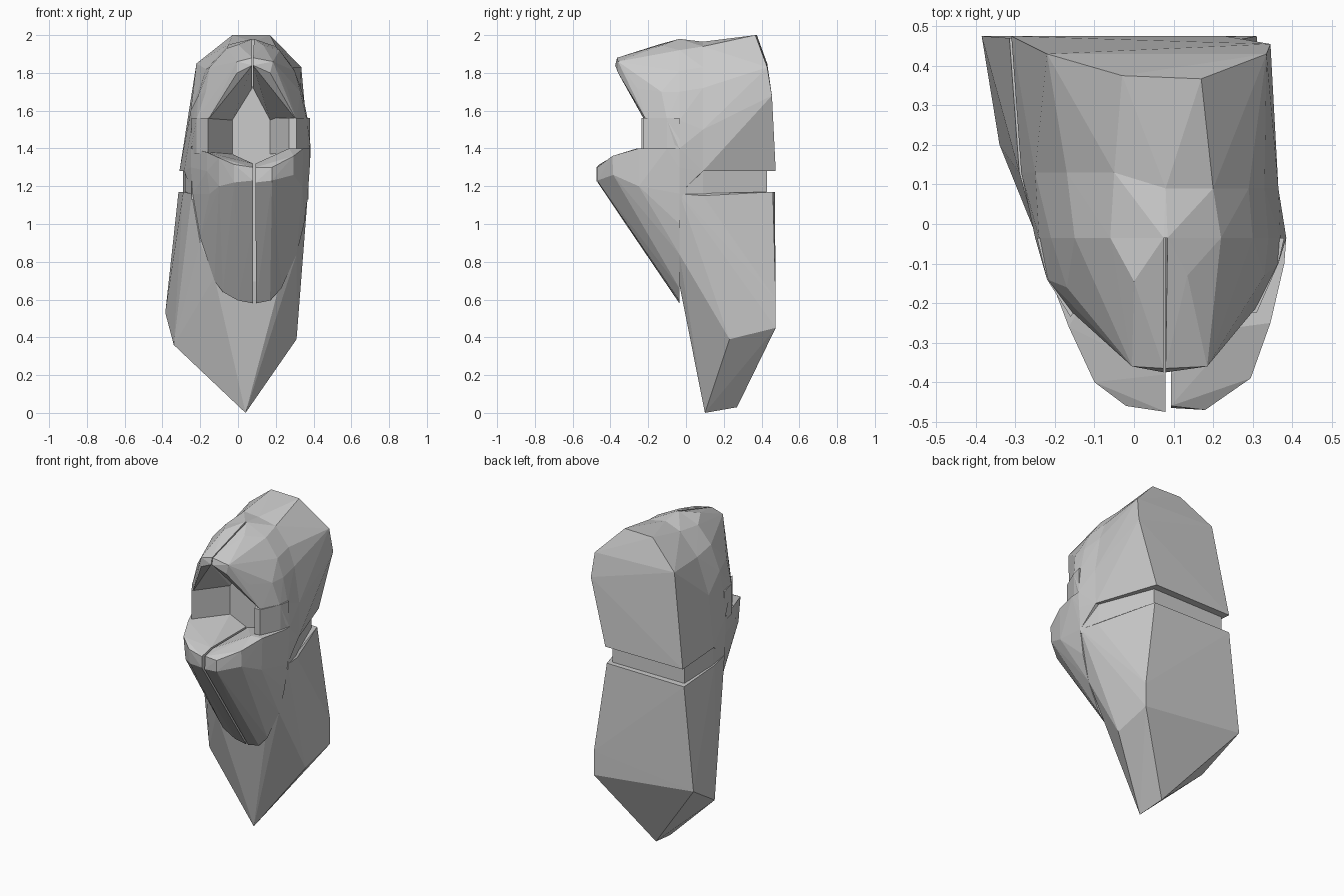
import bpy, bmesh

SEAM = -0.035    # plane dividing the front shells from the rear masses
SPLIT = 0.085    # centre split of the front shells


def hull(name, pts):
    """Faceted convex solid wrapped around a few control points."""
    bm = bmesh.new()
    for p in pts:
        bm.verts.new(p)
    bmesh.ops.convex_hull(bm, input=bm.verts[:])
    loose = [v for v in bm.verts if not v.link_faces]
    bmesh.ops.delete(bm, geom=loose, context='VERTS')
    bmesh.ops.recalc_face_normals(bm, faces=bm.faces[:])
    me = bpy.data.meshes.new(name)
    bm.to_mesh(me)
    bm.free()
    ob = bpy.data.objects.new(name, me)
    bpy.context.collection.objects.link(ob)


def at_y(y, xz):
    return [(x, y, z) for x, z in xz]


# Oval outline at the seam, as (x, z) from bottom to top on each side
left_low = [(0.08, 0.58), (0.0, 0.595), (-0.08, 0.64), (-0.125, 0.70), (-0.2, 0.93), (-0.24, 1.16)]
right_low = [(0.095, 0.58), (0.17, 0.595), (0.23, 0.66), (0.31, 0.84), (0.35, 1.0), (0.37, 1.16)]
left_mid = [(-0.25, 1.3), (-0.25, 1.40), (-0.24, 1.55)]
right_mid = [(0.38, 1.3), (0.385, 1.40), (0.37, 1.55)]
left_top = [(-0.21, 1.68), (-0.15, 1.83), (-0.06, 1.93), (0.075, 1.98)]
right_top = [(0.34, 1.7), (0.30, 1.81), (0.22, 1.92), (0.085, 1.98)]

# Lower rear mass, tapering to a point
hull("lower_body", [
    (0.04, 0.10, 0.0), (0.02, 0.27, 0.03),
    (0.31, 0.23, 0.39), (0.31, 0.475, 0.45), (0.31, 0.475, 0.6),
    (-0.34, 0.20, 0.36), (-0.385, 0.475, 0.53),
    (0.23, 0.46, 1.17), (-0.315, 0.47, 1.17), (-0.29, 0.13, 1.17), (0.35, 0.09, 1.15),
] + at_y(SEAM, [(-0.125, 0.72), (-0.2, 0.9), (-0.245, 1.16),
               (0.22, 0.68), (0.31, 0.84), (0.37, 1.16)]))

# Narrow neck in the groove between the rear masses
hull("neck", [(x, y, z) for z in (1.13, 1.32) for x, y in
              ((-0.245, SEAM), (0.372, SEAM), (0.34, 0.09), (0.21, 0.43), (-0.29, 0.43), (-0.28, 0.13))])

# Upper rear mass
hull("upper_back", [
    (-0.03, 0.375, 2.0), (0.17, 0.367, 2.0),
    (0.335, 0.43, 1.83), (0.345, 0.455, 1.68), (-0.22, 0.43, 1.85),
    (0.23, 0.475, 1.28), (-0.31, 0.475, 1.28),
] + at_y(0.13, [(-0.285, 1.28), (-0.25, 1.6), (-0.17, 1.82), (-0.05, 1.95)])
  + at_y(0.09, [(0.36, 1.28), (0.365, 1.5), (0.33, 1.72), (0.29, 1.83), (0.2, 1.94), (0.08, 1.965)]))

# Middle band joining the seam to the upper rear mass
hull("middle_band",
     at_y(SEAM, [(-0.24, 1.16), (0.37, 1.16)] + left_mid + right_mid + left_top + right_top)
     + at_y(0.13, [(-0.285, 1.28), (-0.25, 1.6), (-0.17, 1.82), (-0.05, 1.95)])
     + at_y(0.09, [(0.36, 1.28), (0.365, 1.5), (0.33, 1.72), (0.29, 1.83), (0.2, 1.94), (0.08, 1.965)]))

# Jutting lower front, in two halves
hull("lower_front_left", at_y(SEAM, left_low + left_mid[:2]) + [
    (-0.165, -0.26, 1.38), (-0.165, -0.26, 1.28), (-0.15, -0.26, 1.16),
    (-0.10, -0.40, 1.35), (-0.10, -0.38, 1.2),
    (-0.02, -0.46, 1.315), (-0.02, -0.45, 1.22), (0.08, -0.475, 1.30), (0.08, -0.475, 1.23),
    (-0.06, -0.27, 1.04), (0.08, -0.31, 0.985),
    (0.08, -0.38, 1.32), (0.08, SEAM, 1.32), (-0.03, SEAM, 1.37),
])
hull("lower_front_right", at_y(SEAM, right_low + right_mid[:2]) + [
    (0.093, -0.46, 1.30), (0.093, -0.465, 1.22), (0.18, -0.47, 1.30), (0.18, -0.47, 1.23),
    (0.295, -0.39, 1.36), (0.295, -0.385, 1.26), (0.345, -0.25, 1.40), (0.34, -0.25, 1.2),
    (0.38, -0.10, 1.40), (0.27, -0.26, 1.40),
    (0.093, -0.38, 1.32), (0.093, SEAM, 1.32), (0.17, SEAM, 1.34),
])

# Short posts either side of the opening
hull("left_post", [(x, y, z) for z in (1.37, 1.56) for x, y in
                   ((-0.245, SEAM), (-0.22, -0.14), (-0.16, -0.235), (-0.03, SEAM))])
hull("right_post", [(x, y, z) for z in (1.37, 1.56) for x, y in
                    ((0.38, SEAM), (0.365, -0.1), (0.31, -0.225), (0.27, -0.22), (0.17, SEAM))])

# Overhanging brim, in two halves meeting in a peaked arch
hull("brim_left", at_y(SEAM, left_mid[1:] + left_top + [(-0.03, 1.55), (0.075, 1.72)]) + [
    (-0.005, -0.36, 1.86), (0.075, -0.365, 1.88), (-0.005, -0.36, 1.80), (0.075, -0.375, 1.84),
    (-0.16, -0.22, 1.55), (-0.09, -0.27, 1.74), (-0.17, -0.16, 1.70), (-0.22, -0.14, 1.55),
    (0.0, -0.145, 1.95),
])
hull("brim_right", at_y(SEAM, right_mid[1:] + right_top + [(0.17, 1.55), (0.08, 1.72)]) + [
    (0.08, -0.365, 1.88), (0.185, -0.36, 1.86), (0.08, -0.375, 1.84), (0.17, -0.36, 1.80),
    (0.31, -0.21, 1.55), (0.26, -0.26, 1.72), (0.365, -0.1, 1.55), (0.33, -0.13, 1.70),
    (0.135, -0.13, 1.945),
])
